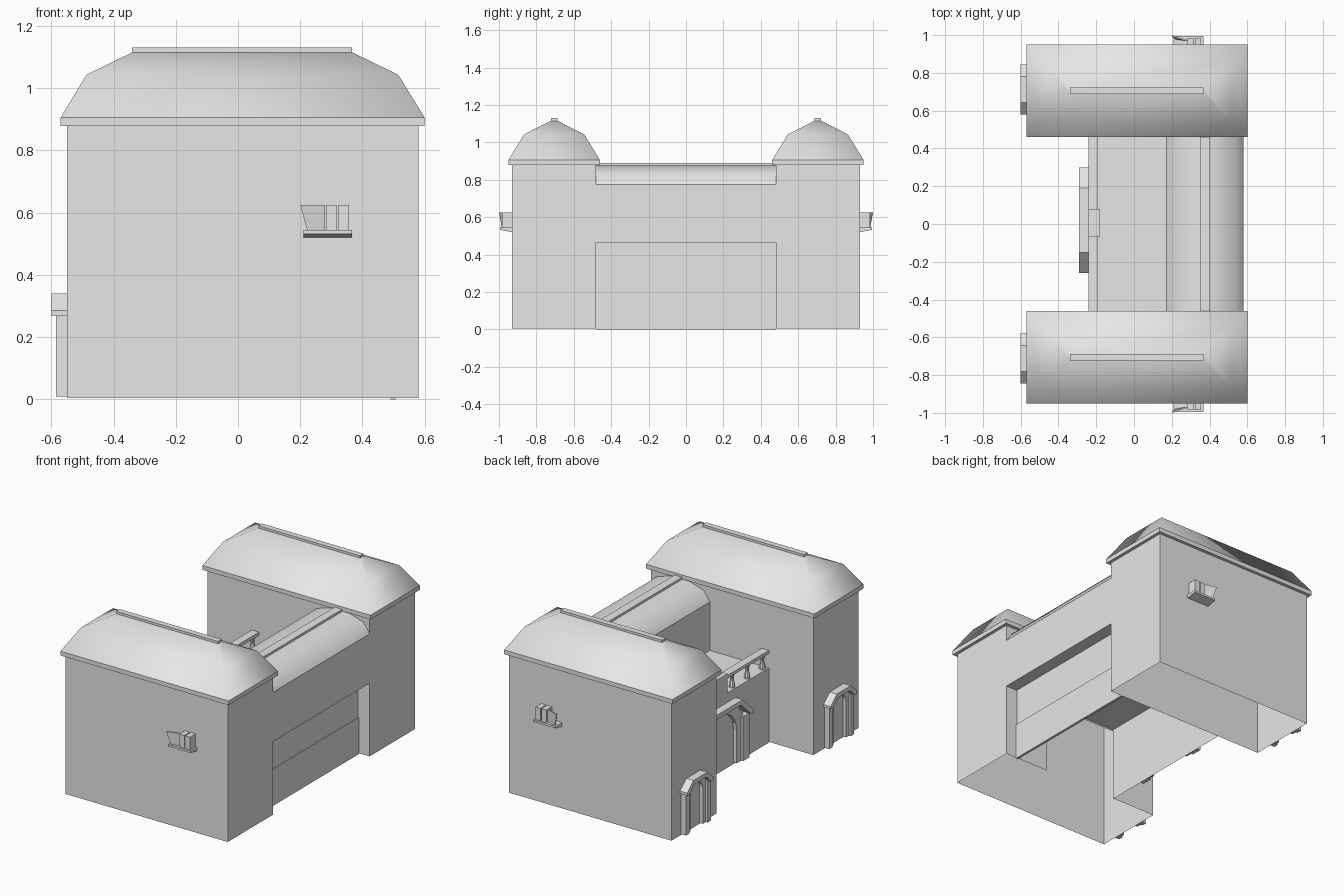
import bpy, bmesh, math
from mathutils import Vector

old = bpy.data.objects.get("Cube")
if old:
    bpy.data.objects.remove(old)

grey = bpy.data.materials.new("plain_grey")
grey.use_nodes = True
grey.diffuse_color = (0.8, 0.8, 0.8, 1)
grey.node_tree.nodes["Principled BSDF"].inputs["Base Color"].default_value = (0.8, 0.8, 0.8, 1)


def finish(name, bm, smooth=False):
    bmesh.ops.recalc_face_normals(bm, faces=bm.faces)
    mesh = bpy.data.meshes.new(name)
    bm.to_mesh(mesh)
    bm.free()
    mesh.materials.append(grey)
    for p in mesh.polygons:
        p.use_smooth = smooth
    ob = bpy.data.objects.new(name, mesh)
    bpy.context.collection.objects.link(ob)
    return ob


def box(name, xs, ys, zs, drop=()):
    """Box between limits; drop lists outward directions left open."""
    bm = bmesh.new()
    bmesh.ops.create_cube(bm, size=1)
    for v in bm.verts:
        v.co = [(a + b) / 2 + c * abs(b - a) for c, (a, b) in zip(v.co, (xs, ys, zs))]
    bm.normal_update()
    gone = [f for f in bm.faces if any(f.normal.dot(Vector(d)) > 0.9 for d in drop)]
    bmesh.ops.delete(bm, geom=gone, context='FACES')
    return finish(name, bm)


def extrude(name, points, offset):
    """Solid from a planar outline; a zero offset leaves a flat panel."""
    bm = bmesh.new()
    face = bm.faces.new([bm.verts.new(p) for p in points])
    if Vector(offset).length:
        new = bmesh.ops.extrude_face_region(bm, geom=[face], use_keep_orig=True)["geom"]
        bmesh.ops.translate(bm, vec=offset, verts=[g for g in new if isinstance(g, bmesh.types.BMVert)])
    return finish(name, bm)


def hipped_roof(name, cy):
    """Smooth two-pitch hipped roof from stacked rectangles."""
    bm = bmesh.new()
    rings = []
    for x0, x1, hy, z in ((-.57, .6, .245, .905), (-.487, .515, .16, 1.043), (-.34, .367, .018, 1.115)):
        corners = ((x0, -hy), (x1, -hy), (x1, hy), (x0, hy))
        rings.append([bm.verts.new((x, cy + y, z)) for x, y in corners])
    for low, high in zip(rings, rings[1:]):
        for i in range(4):
            j = (i + 1) % 4
            bm.faces.new((low[i], low[j], high[j], high[i]))
    bm.faces.new(rings[-1])
    finish(name, bm, True)


def portal(name, x, cy, half, spring, top, flat, opening):
    """Doorway with pillars, an arched surround and a chamfered hood."""
    post = half * 0.24
    for side in (-1, 1):
        edge = cy + side * half * 0.93
        box(name + "_pillar", (x - .035, x), sorted((edge, edge - side * post)), (.01, spring))
    # chamfered hood band
    t = .028
    outer = [(-half, spring), (-half, spring + t * .6), (-flat, top), (flat, top),
             (half, spring + t * .6), (half, spring)]
    inner = [(half - t, spring), (flat * .9, top - t), (-flat * .9, top - t), (-half + t, spring)]
    extrude(name + "_hood", [(x, cy + y, z) for y, z in outer + inner], (-.05, 0, 0))
    # plate with a round arch opening
    w = half - post
    arch = [(opening * math.cos(a), spring - opening * .5 + opening * math.sin(a))
            for a in (math.pi * i / 10 for i in range(11))]
    shape = [(-w, .01), (-w, spring), (-flat * .9, top - t), (flat * .9, top - t), (w, spring),
             (w, .01), (opening, .01)] + arch + [(-opening, .01)]
    extrude(name + "_arch", [(x, cy + y, z) for y, z in shape], (-.022, 0, 0))


DOWN = (0, 0, -1)
INNER = .48

for s, side in ((-1, "front"), (1, "rear")):
    cy = s * .705
    # wing walls, open underneath
    box(side + "_wing_walls", (-.55, .58), sorted((s * INNER, s * .93)), (.005, .89), (DOWN, (0, -s, 0)))
    wall = [(-.55, .005), (-.55, .89), (.58, .89), (.58, .005)]
    if s < 0:  # passage into the middle building
        wall += [(.27, .005), (.27, .46), (-.24, .46), (-.24, .005)]
    extrude(side + "_wing_inner_wall", [(x, s * INNER, z) for x, z in wall], (0, 0, 0))
    # roof
    box(side + "_eave", (-.57, .6), (cy - .245, cy + .245), (.878, .905))
    hipped_roof(side + "_roof", cy)
    box(side + "_ridge_cap", (-.34, .367), (cy - .018, cy + .018), (1.11, 1.13))
    portal(side + "_portal", -.55, s * .712, .132, .268, .34, .07, .062)
    # window ledge, posts and open shutter
    y = s * .93
    ledge = [(y, .52), (y, .545), (s * .995, .545), (s * .995, .532)]
    extrude(side + "_window_ledge", [(.21, a, b) for a, b in ledge], (.157, 0, 0))
    for x in (.282, .322):
        box(side + "_window_post", (x, x + .034), sorted((y, s * .985)), (.545, .625))
    shutter = [(.222, s * .985, .545), (.2, s * 1.0, .625), (.28, s * .975, .625), (.28, s * .975, .545)]
    extrude(side + "_shutter", shutter, (0, -s * .008, 0))

# middle building: terrace block and garage side
SPAN = (-INNER, INNER)
box("terrace_block", (-.24, .17), SPAN, (0, .47), (DOWN, (0, 1, 0), (0, -1, 0), (1, 0, 0)))
upper = [(.17, .465), (.17, .775), (.58, .775), (.58, .465)]
extrude("upper_storey", [(x, -INNER, z) for x, z in upper], (0, 2 * INNER, 0))
box("garage_door_upper", (.49, .5), SPAN, (.23, .465))
box("garage_door_lower", (.49, .506), SPAN, (0, .23))

# middle roof and ridge cap
curve = [(.17, .775), (.215, .838), (.345, .876), (.405, .876), (.535, .838), (.58, .775)]
roof = extrude("middle_roof", [(x, -INNER, z) for x, z in curve], (0, 2 * INNER, 0))
for p in roof.data.polygons:
    p.use_smooth = abs(p.normal.y) < .5 and p.normal.z > 0
bpy.context.view_layer.objects.active = roof
roof.select_set(True)
bpy.ops.object.shade_smooth_by_angle(angle=math.radians(50))
box("middle_ridge_cap", (.35, .403), SPAN, (.868, .89))

# terrace railing with turned balusters
box("railing_top", (-.24, -.19), SPAN, (.56, .58))
box("railing_block", (-.24, -.18), (-.07, .08), (.47, .59))
turned = [(.018, .47), (.018, .485), (.01, .52), (.012, .535), (.019, .56)]
for i in range(-3, 4):
    if i == 0:
        continue
    bm = bmesh.new()
    loops = [[bm.verts.new((-.215 + r * math.cos(k * math.pi / 4), i * .15 + r * math.sin(k * math.pi / 4), z))
              for k in range(8)] for r, z in turned]
    for low, high in zip(loops, loops[1:]):
        for k in range(8):
            bm.faces.new((low[k], low[k - 1], high[k - 1], high[k]))
    finish("baluster", bm)

portal("courtyard_portal", -.24, .02, .28, .29, .41, .17, .15)
